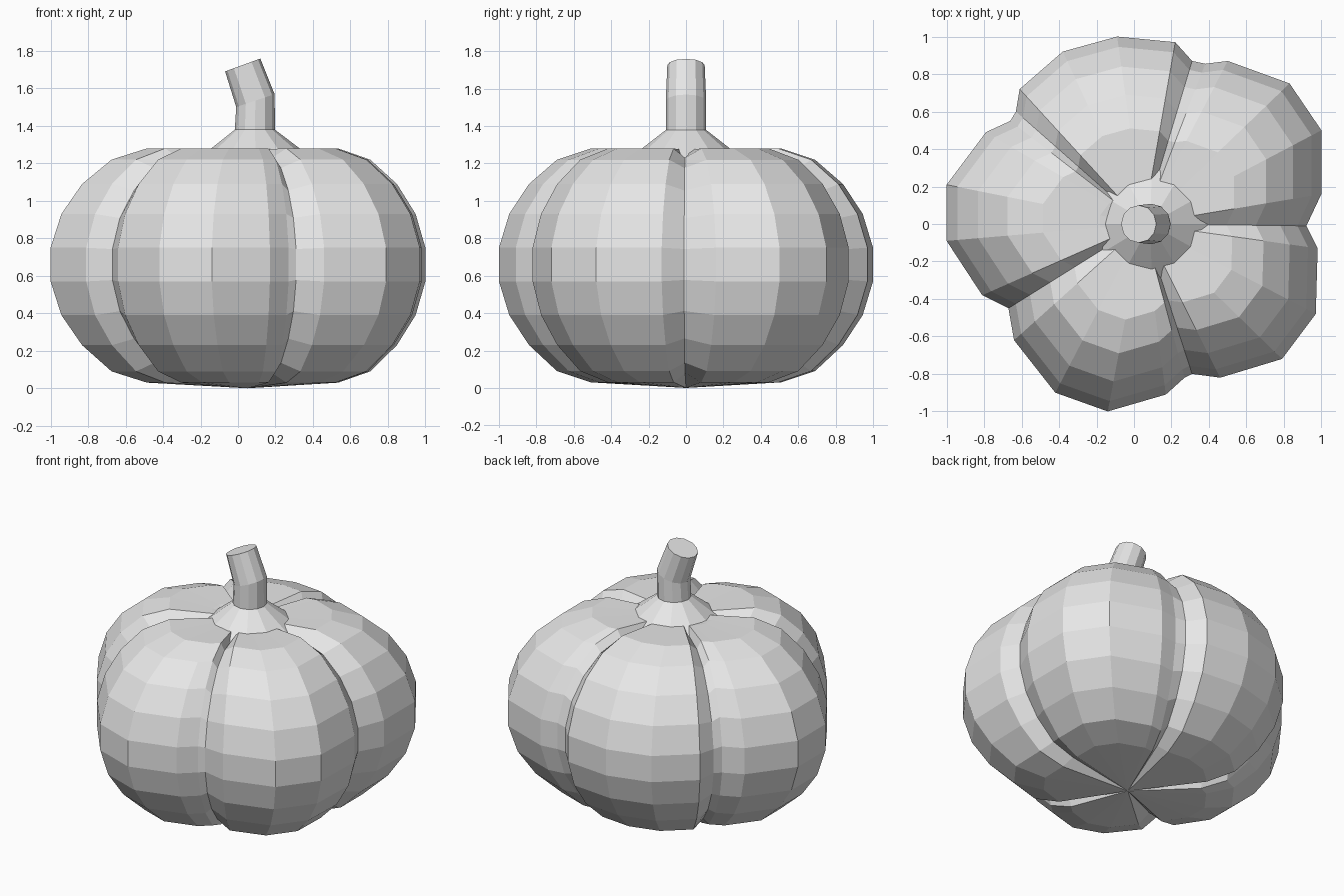
import bpy, bmesh
from math import cos, sin, pi
from mathutils import Vector

cube = bpy.data.objects.get("Cube")
if cube:
    bpy.data.objects.remove(cube, do_unlink=True)

grey = bpy.data.materials.new("plain_grey")
grey.use_nodes = True
colour = (0.8, 0.8, 0.8, 1)
grey.diffuse_color = colour
grey.node_tree.nodes["Principled BSDF"].inputs["Base Color"].default_value = colour


def loft(name, rings, start=None, end=None):
    """Skin a stack of equal rings; close each end with a pole or one flat cap."""
    bm = bmesh.new()
    loops = [[bm.verts.new(p) for p in ring] for ring in rings]
    count = len(loops[0])
    for low, high in zip(loops, loops[1:]):
        for i in range(count):
            j = (i + 1) % count
            bm.faces.new((low[i], low[j], high[j], high[i]))
    for loop, pole in ((loops[0], start), (loops[-1], end)):
        if pole is None:
            bm.faces.new(loop)
        else:
            tip = bm.verts.new(pole)
            for i in range(count):
                bm.faces.new((loop[i], loop[(i + 1) % count], tip))
    bmesh.ops.recalc_face_normals(bm, faces=bm.faces)
    mesh = bpy.data.meshes.new(name)
    bm.to_mesh(mesh)
    bm.free()
    mesh.materials.append(grey)
    obj = bpy.data.objects.new(name, mesh)
    bpy.context.collection.objects.link(obj)
    return obj


# Five uneven lobes seen from above; the last point of each is its groove
lobes = [
    [(1.0, 0.16), (1.0, 0.5), (0.83, 0.75), (0.5, 0.87), (0.38, 0.855), (0.31, 0.87)],
    [(0.22, 0.97), (-0.09, 1.0), (-0.38, 0.92), (-0.61, 0.72), (-0.63, 0.6)],
    [(-0.66, 0.55), (-0.79, 0.49), (-1.0, 0.21), (-1.0, -0.09), (-0.81, -0.38),
     (-0.67, -0.45)],
    [(-0.64, -0.62), (-0.42, -0.9), (-0.14, -1.0), (0.17, -0.91), (0.27, -0.82),
     (0.31, -0.8)],
    [(0.46, -0.82), (0.79, -0.72), (0.97, -0.48), (0.98, -0.13), (0.92, -0.01)],
]

# Height and width of each ring of the body
profile = [(0.03, 0.51), (0.09, 0.69), (0.23, 0.84), (0.39, 0.945), (0.57, 1),
           (0.75, 1), (0.93, 0.945), (1.09, 0.84), (1.22, 0.69), (1.28, 0.51),
           (1.275, 0.22)]
core_x, middle = 0.05, 0.66


def body_ring(height, scale):
    ring = []
    for lobe in lobes:
        for x, y in lobe:
            # Grooves are pinched towards mid height
            squeeze = 0.92 if (x, y) == lobe[-1] else 1
            ring.append((core_x + (x - core_x) * scale, y * scale,
                         middle + (height - middle) * squeeze))
    return ring


loft("pumpkin_body", [body_ring(*p) for p in profile],
     (core_x, 0, 0), (core_x, 0, 1.25))


# Stem: flared foot, upright neck and a bent, slanted tip
def stem_ring(x, z, radius, tilt, sides=12):
    return [Vector((x + radius * cos(a) * cos(tilt), radius * sin(a),
                    z + radius * cos(a) * sin(tilt)))
            for a in (2 * pi * i / sides for i in range(sides))]


loft("stem", [stem_ring(0.095, 1.23, 0.3, 0), stem_ring(0.09, 1.38, 0.107, 0),
              stem_ring(0.093, 1.535, 0.108, 0.32), stem_ring(0.025, 1.725, 0.1, 0.35)])
